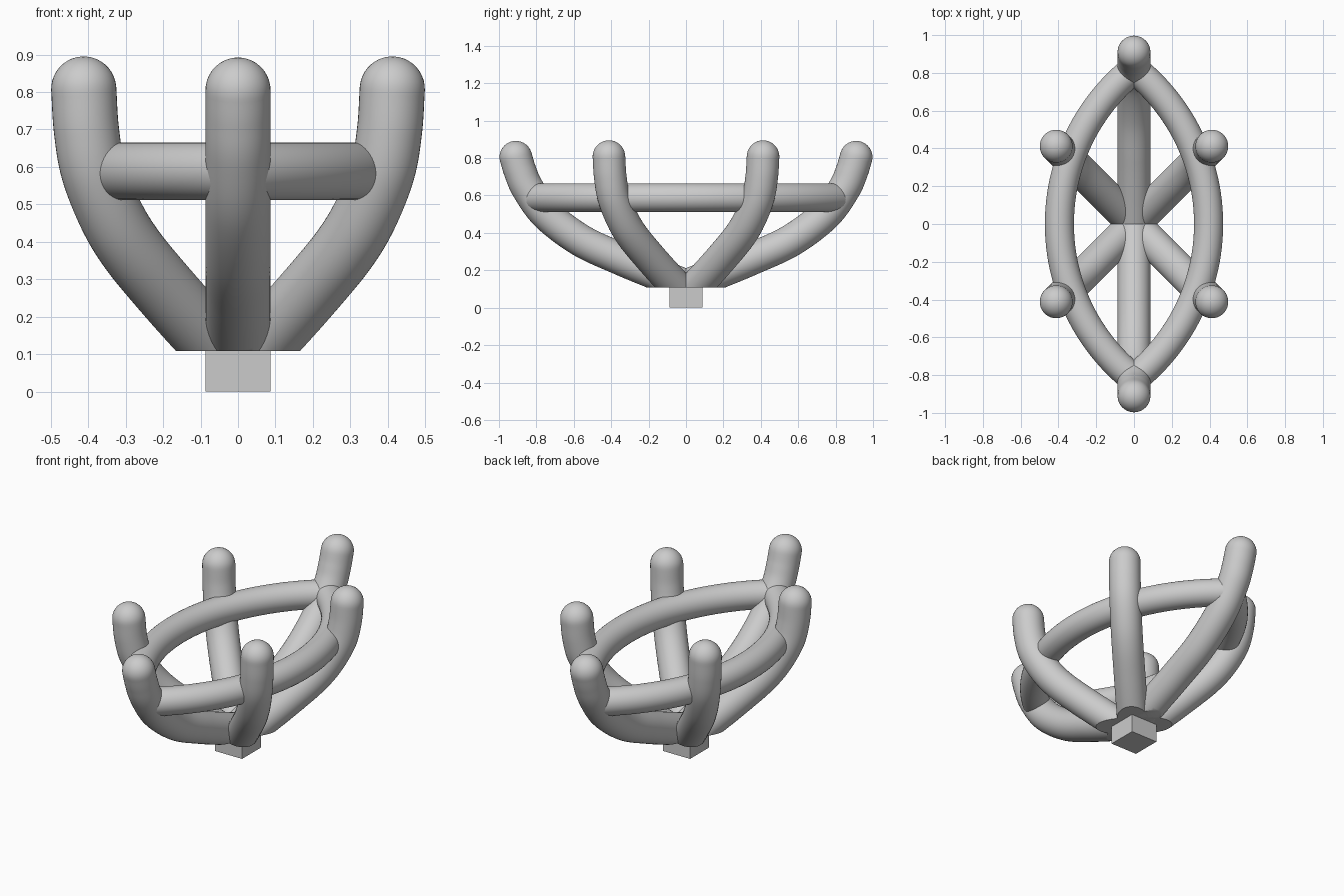
import bpy, bmesh
from math import sin, cos, pi, asin, sqrt
from mathutils import Vector

if "Cube" in bpy.data.objects:
    bpy.data.objects.remove(bpy.data.objects["Cube"])

SIDES = 40
CUT_Z = 0.108


def smooth_path(pts, steps=8):
    """Catmull-Rom sampling of a few control points."""
    p = [2 * pts[0] - pts[1]] + pts + [2 * pts[-1] - pts[-2]]
    out = []
    for i in range(1, len(p) - 2):
        a, b, c, d = p[i - 1:i + 3]
        for k in range(steps):
            t = k / steps
            out.append(0.5 * (2 * b + (c - a) * t + (2 * a - 5 * b + 4 * c - d) * t ** 2
                              + (3 * b - a - 3 * c + d) * t ** 3))
    return out + [pts[-1]]


def tube(name, path, radius, side, round_end=False, cut=False):
    """Sweep a circle along a planar path; side is the plane's normal."""
    rings = []
    for i, p in enumerate(path):
        t = (path[min(i + 1, len(path) - 1)] - path[max(i - 1, 0)]).normalized()
        rings.append((p, t, radius))
    if round_end:
        p, t, _ = rings[-1]
        for k in range(1, 10):
            a = k / 10 * pi / 2
            rings.append((p + t * radius * sin(a), t, radius * cos(a)))
    bm = bmesh.new()
    loops = []
    for p, t, r in rings:
        n = side.cross(t)
        loops.append([bm.verts.new(p + (side * cos(2 * pi * j / SIDES) + n * sin(2 * pi * j / SIDES)) * r)
                      for j in range(SIDES)])
    for a, b in zip(loops, loops[1:]):
        for j in range(SIDES):
            k = (j + 1) % SIDES
            bm.faces.new((a[j], a[k], b[k], b[j]))
    bm.faces.new(loops[0])
    if round_end:
        p, t, _ = path[-1], rings[-1][1], 0
        tip = bm.verts.new(p + t * radius)
        for j in range(SIDES):
            bm.faces.new((loops[-1][j], loops[-1][(j + 1) % SIDES], tip))
    else:
        bm.faces.new(loops[-1])
    if cut:
        # Flat underside resting on the base block
        geom = bm.verts[:] + bm.edges[:] + bm.faces[:]
        res = bmesh.ops.bisect_plane(bm, geom=geom, plane_co=(0, 0, CUT_Z),
                                     plane_no=(0, 0, 1), clear_inner=True)
        edges = [e for e in res["geom_cut"] if isinstance(e, bmesh.types.BMEdge)]
        bmesh.ops.contextual_create(bm, geom=edges)
    bmesh.ops.recalc_face_normals(bm, faces=bm.faces[:])
    finish(name, bm)


def finish(name, bm):
    me = bpy.data.meshes.new(name)
    bm.to_mesh(me)
    bm.free()
    ob = bpy.data.objects.new(name, me)
    bpy.context.collection.objects.link(ob)
    bpy.ops.object.select_all(action='DESELECT')
    bpy.context.view_layer.objects.active = ob
    ob.select_set(True)
    bpy.ops.object.shade_smooth_by_angle(angle=0.6)


def prong(name, direction, profile):
    d = Vector(direction)
    pts = [d * r + Vector((0, 0, z)) for r, z in profile]
    tube(name, smooth_path(pts), 0.087, d.normalized().cross(Vector((0, 0, 1))), True, True)


# Prong centre lines: distance along the plan direction, height
side_profile = [(0, .06), (.1, .165), (.198, .275), (.284, .38), (.34, .473),
                (.386, .59), (.405, .7), (.412, .808)]
end_profile = [(0, .118), (.18, .19), (.36, .265), (.563, .36), (.743, .496),
               (.845, .635), (.887, .73), (.91, .805)]

# Four side prongs and two end prongs
for sy in (-1, 1):
    for sx in (-1, 1):
        prong("side_prong", (sx, sy, 0), side_profile)
    prong("end_prong", (0, sy, 0), end_profile)

# Pointed oval gallery rail from two arcs
half_w, half_l, rail_z = 0.395, 0.82, 0.588
R = (half_l ** 2 + half_w ** 2) / (2 * half_w)
span = asin(half_l / R)
for sx in (-1, 1):
    arc = []
    for i in range(49):
        a = span * (i / 24 - 1)
        arc.append(Vector((sx * (R * cos(a) - R + half_w), R * sin(a), rail_z)))
    tube("gallery_rail", arc, 0.077, Vector((0, 0, 1)))

# Square base block
bm = bmesh.new()
bmesh.ops.create_cube(bm, size=1)
for v in bm.verts:
    v.co = Vector((v.co.x * 0.174, v.co.y * 0.174, (v.co.z + 0.5) * 0.112))
finish("base_block", bm)
